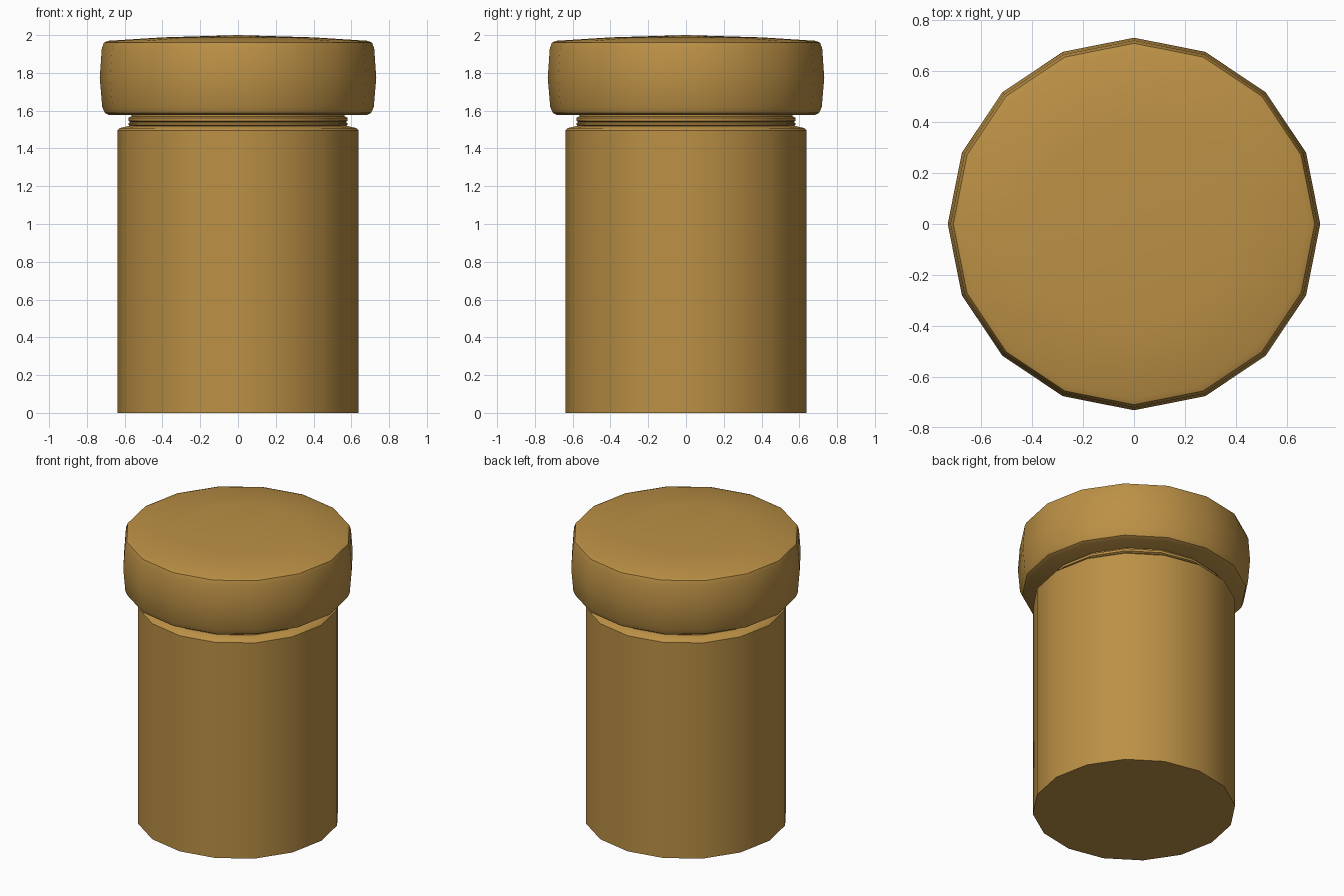
import bpy, bmesh
from math import cos, sin, pi, radians

if "Cube" in bpy.data.objects:
    bpy.data.objects.remove(bpy.data.objects["Cube"])

SIDES = 16
amber = bpy.data.materials.new("amber")
amber.diffuse_color = (0.50, 0.28, 0.06, 1)
amber.use_nodes = True
amber.node_tree.nodes["Principled BSDF"].inputs["Base Color"].default_value = amber.diffuse_color


def lathe(name, profile):
    """Revolve (radius, z) points around z; radius 0 closes to a pole."""
    bm = bmesh.new()
    rings = []
    for r, z in profile:
        n = SIDES if r > 0 else 1
        rings.append([bm.verts.new((r * cos(2 * pi * i / SIDES), r * sin(2 * pi * i / SIDES), z))
                      for i in range(n)])
    for a, b in zip(rings, rings[1:]):
        for i in range(SIDES):
            j = (i + 1) % SIDES
            corners = [a[i % len(a)], a[j % len(a)], b[j % len(b)], b[i % len(b)]]
            bm.faces.new(list(dict.fromkeys(corners)))
    bmesh.ops.recalc_face_normals(bm, faces=bm.faces)
    mesh = bpy.data.meshes.new(name)
    bm.to_mesh(mesh)
    bm.free()
    mesh.materials.append(amber)
    obj = bpy.data.objects.new(name, mesh)
    bpy.context.collection.objects.link(obj)
    bpy.ops.object.select_all(action='DESELECT')
    obj.select_set(True)
    bpy.context.view_layer.objects.active = obj
    bpy.ops.object.shade_smooth_by_angle(angle=radians(35))
    return obj


# Jar body with a softened shoulder
lathe("jar_body", [(0, 0), (0.638, 0), (0.638, 1.495), (0.625, 1.508),
                   (0.565, 1.522), (0, 1.522)])

# Narrow neck with two thin thread rings
lathe("neck", [(0, 1.515), (0.565, 1.515), (0.58, 1.524), (0.58, 1.534), (0.568, 1.54),
               (0.58, 1.546), (0.58, 1.562), (0.565, 1.57), (0.565, 1.582), (0, 1.582)])

# Rounded lid, slightly bulged, with a shallow domed top
lathe("lid", [(0, 1.576), (0.68, 1.576), (0.705, 1.588), (0.719, 1.62), (0.732, 1.775),
              (0.721, 1.93), (0.71, 1.96), (0.685, 1.97), (0.40, 1.988), (0, 2.0)])
